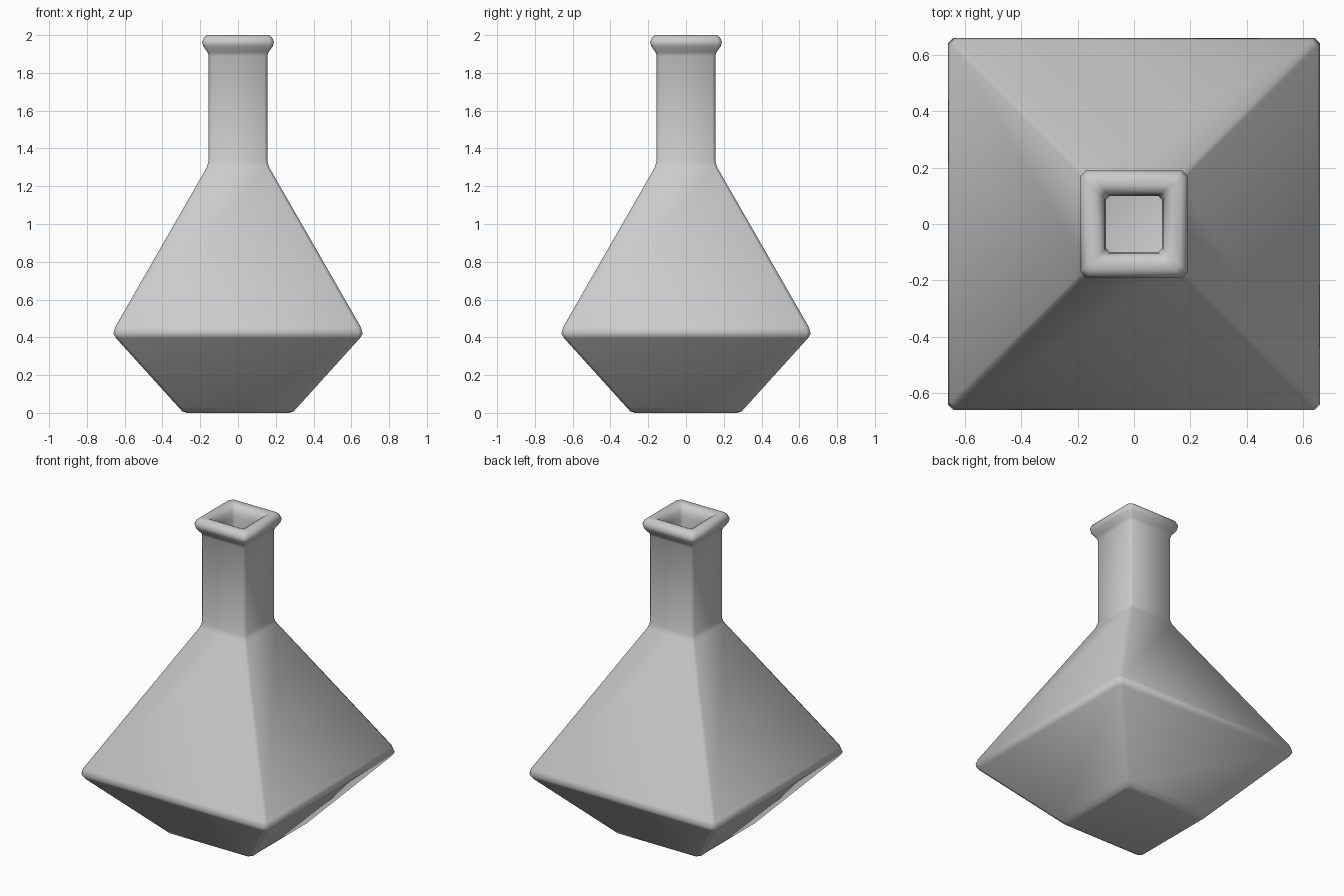
import bpy, bmesh

if "Cube" in bpy.data.objects:
    bpy.data.objects.remove(bpy.data.objects["Cube"])

# Profile from outer base, up over the rim, and down the hollow inside:
# (half width, height, corner chamfer)
PROFILE = [
    (0.27, 0.00, 0.02), (0.295, 0.008, 0.02), (0.315, 0.03, 0.02),   # foot
    (0.645, 0.395, 0.02), (0.66, 0.42, 0.02), (0.65, 0.455, 0.02),   # widest edge
    (0.165, 1.30, 0.015), (0.155, 1.335, 0.015),                     # shoulder to neck
    (0.155, 1.89, 0.015), (0.162, 1.91, 0.016),                      # neck top
    (0.185, 1.942, 0.02), (0.19, 1.965, 0.02),                       # rim flare
    (0.18, 1.988, 0.02), (0.165, 2.00, 0.02),                        # rim top
    (0.135, 2.00, 0.015), (0.117, 1.99, 0.012),
    (0.105, 1.965, 0.012), (0.10, 1.93, 0.015),                      # mouth
    (0.10, 1.34, 0.015), (0.59, 0.45, 0.02),                         # inner body
    (0.59, 0.42, 0.02), (0.26, 0.06, 0.02),                          # inner floor
]


def ring(bm, h, z, c):
    """Square ring with chamfered corners."""
    k = h - c
    pts = [(h, -k), (h, k), (k, h), (-k, h), (-h, k), (-h, -k), (-k, -h), (k, -h)]
    return [bm.verts.new((x, y, z)) for x, y in pts]


# Square bottle body
bm = bmesh.new()
rings = [ring(bm, *p) for p in PROFILE]
for a, b in zip(rings, rings[1:]):
    for i in range(8):
        j = (i + 1) % 8
        bm.faces.new((a[i], a[j], b[j], b[i]))
bm.faces.new(rings[0][::-1])
bm.faces.new(rings[-1])
bmesh.ops.recalc_face_normals(bm, faces=bm.faces)
for f in bm.faces:
    f.smooth = True

mesh = bpy.data.meshes.new("square_bottle")
bm.to_mesh(mesh)
bm.free()
bottle = bpy.data.objects.new("square_bottle", mesh)
bpy.context.collection.objects.link(bottle)
